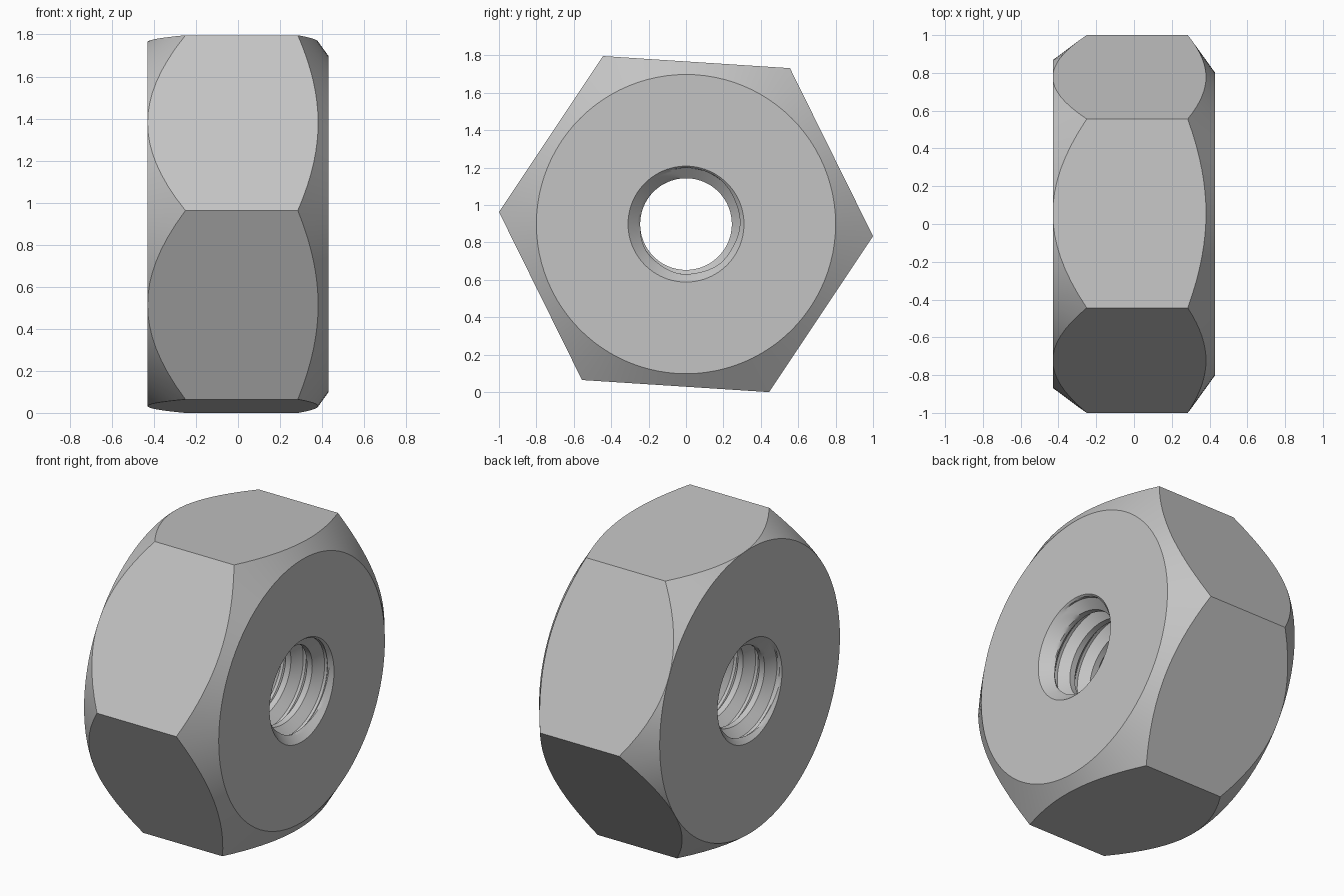
import bpy
import bmesh
from math import pi, cos, sin, radians

cube = bpy.data.objects.get("Cube")
if cube:
    bpy.data.objects.remove(cube, do_unlink=True)

# Main dimensions (the nut's axis runs along x)
HALF = 0.43            # half thickness
CORNER = 1.002         # hexagon corner radius
FLAT = CORNER * cos(pi / 6)
CENTRE_Z = 0.898
TURN = radians(-3.7)   # tilt of the hexagon about its axis
LEFT_RING, RIGHT_RING = 0.80, FLAT   # flat face radii at +x and -x
LEFT_SLOPE, RIGHT_SLOPE = 0.72, 1.34  # chamfer depth per unit radius
MOUTH, MINOR, MAJOR = 0.31, 0.245, 0.30
PITCH = 0.144
COLUMNS, ROWS, TOTAL_ROWS = 96, 16, 128


def hex_radius(angle):
    return FLAT / cos(angle % (pi / 3) - pi / 6)


def thread_radius(row):
    """Flat crest, rising flank, flat root, falling flank."""
    k = row % ROWS
    if k <= 4:
        depth = 0
    elif k < 9:
        depth = (k - 4) / 5
    elif k <= 11:
        depth = 1
    else:
        depth = (ROWS - k) / 5
    return MINOR + (MAJOR - MINOR) * depth


def column_points(c):
    """Section of the nut at one angle, as (x, radius) pairs."""
    h = hex_radius(2 * pi * c / COLUMNS)
    points = [
        (HALF, LEFT_RING),
        (HALF - (h - LEFT_RING) * LEFT_SLOPE, h),
        (-HALF + (h - RIGHT_RING) * RIGHT_SLOPE, h),
        (-HALF, RIGHT_RING),
    ]
    # Helical thread, clipped by the end faces and opened by the countersinks
    for row in range(TOTAL_ROWS + 1):
        raw = -HALF - PITCH + PITCH * (row / ROWS + c / COLUMNS)
        x = max(-HALF, min(HALF, raw))
        countersink = MOUTH - (HALF - abs(x))
        points.append((x, max(thread_radius(row), countersink)))
    return points


# Build all sections and bridge neighbours
bm = bmesh.new()
sections = []
for c in range(COLUMNS):
    a = 2 * pi * c / COLUMNS + TURN
    sections.append([bm.verts.new((x, r * cos(a), CENTRE_Z + r * sin(a)))
                     for x, r in column_points(c)])

OUTER = 4
for c in range(COLUMNS):
    here = sections[c]
    there = sections[(c + 1) % COLUMNS]
    if c == COLUMNS - 1:
        # After one full turn the thread has advanced by one pitch
        thread = there[OUTER:]
        there = there[:OUTER] + thread[ROWS:] + [thread[-1]] * ROWS
    count = len(here)
    for i in range(count):
        j = (i + 1) % count
        corners = list(dict.fromkeys((here[i], here[j], there[j], there[i])))
        if len(corners) > 2:
            bm.faces.new(corners)

bmesh.ops.remove_doubles(bm, verts=bm.verts[:], dist=0.00002)
bmesh.ops.recalc_face_normals(bm, faces=bm.faces[:])
mesh = bpy.data.meshes.new("hex_nut")
bm.to_mesh(mesh)
bm.free()

nut = bpy.data.objects.new("hex_nut", mesh)
bpy.context.collection.objects.link(nut)

# Plain grey metal
grey = bpy.data.materials.new("light_grey")
grey.use_nodes = True
colour = (0.55, 0.55, 0.55, 1)
grey.diffuse_color = colour
grey.node_tree.nodes["Principled BSDF"].inputs["Base Color"].default_value = colour
mesh.materials.append(grey)

# Smooth chamfers with crisp edges
bpy.ops.object.select_all(action='DESELECT')
nut.select_set(True)
bpy.context.view_layer.objects.active = nut
bpy.ops.object.shade_smooth_by_angle(angle=radians(25))
